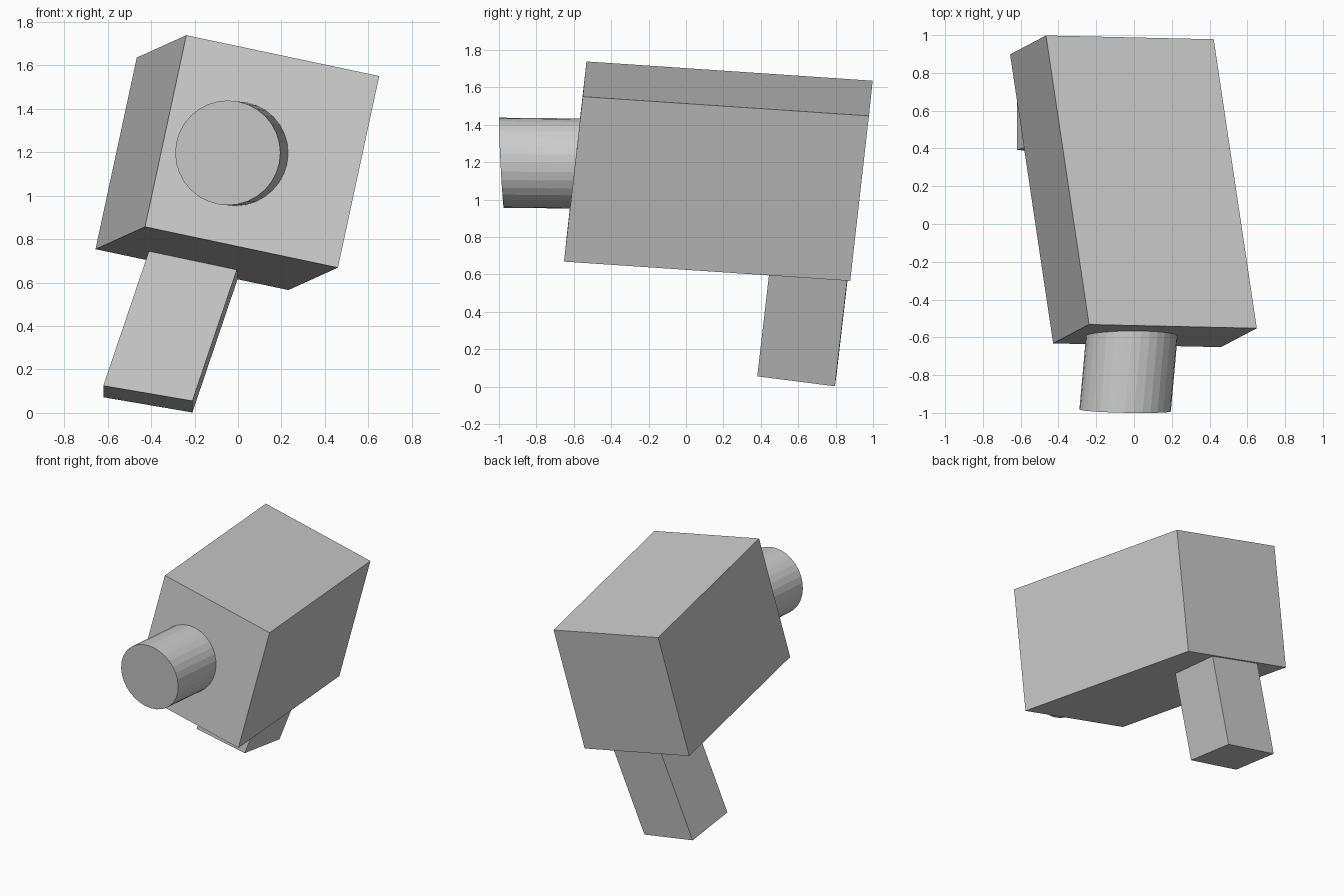
import bpy, bmesh
from mathutils import Matrix, Vector

if "Cube" in bpy.data.objects:
    bpy.data.objects.remove(bpy.data.objects["Cube"])


def frame(origin, u, v, w):
    """Matrix mapping the unit axes to u, v, w (the model is slightly skewed)."""
    m = Matrix((u, v, w)).transposed().to_4x4()
    m.translation = Vector(origin)
    return m


def finish(bm, name):
    bmesh.ops.recalc_face_normals(bm, faces=bm.faces)
    mesh = bpy.data.meshes.new(name)
    bm.to_mesh(mesh)
    bm.free()
    obj = bpy.data.objects.new(name, mesh)
    bpy.context.collection.objects.link(obj)
    return obj


def skewed_box(name, centre, u, v, w):
    bm = bmesh.new()
    bmesh.ops.create_cube(bm, size=1, matrix=frame(centre, u, v, w))
    return finish(bm, name)


def skewed_cylinder(name, centre, u, v, w, sides):
    bm = bmesh.new()
    bmesh.ops.create_cone(bm, cap_ends=True, segments=sides, radius1=1, radius2=1,
                          depth=1, matrix=frame(centre, u, v, w))
    return finish(bm, name)


# Main body
skewed_box("body", (-0.003, 0.173, 1.152),
           (0.888, -0.02, -0.188), (-0.228, 1.53, -0.103), (0.19, 0.1, 0.882))

# Front barrel, running back into the body
axis = Vector((-0.045, -0.5, 0.005))
cap = Vector((-0.047, -0.987, 1.197))
skewed_cylinder("front_barrel", cap - axis / 2,
                (0.242, -0.005, 0), (0, -0.0125, 0.241), axis, 32)

# Slanted handle under the rear, running up into the body
width = Vector((0.41, -0.01, -0.07))
depth = Vector((0, 0.415, -0.053))
rise = Vector((0.205, 0.07, 0.605)) * 1.25
corner = Vector((-0.62, 0.391, 0.125))
skewed_box("handle", corner + (width + depth + rise) / 2, width, depth, rise)
